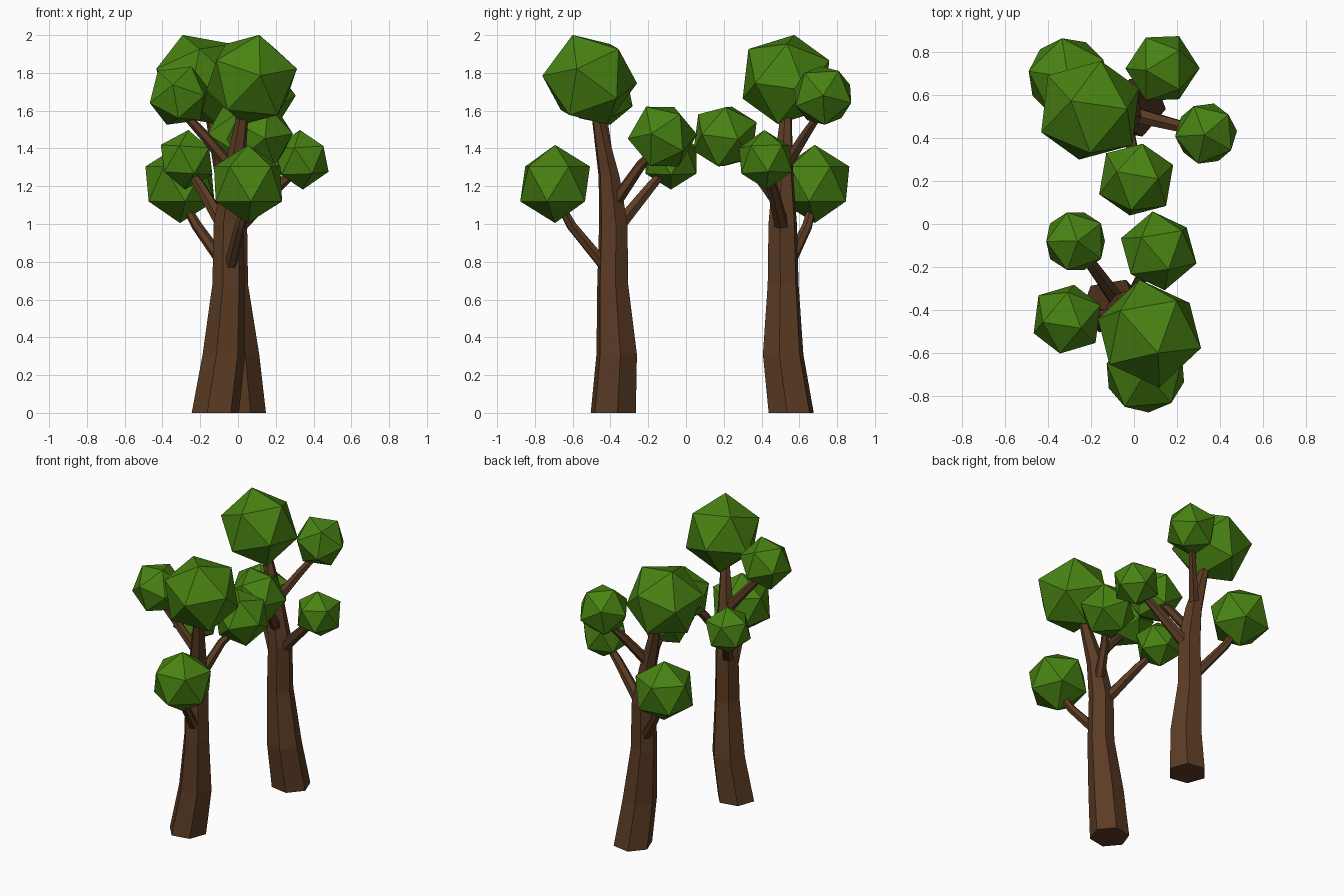
import bpy, bmesh, math
from mathutils import Vector, Matrix

if "Cube" in bpy.data.objects:
    bpy.data.objects.remove(bpy.data.objects["Cube"])


def material(name, color):
    m = bpy.data.materials.new(name)
    m.diffuse_color = (*color, 1)
    m.use_nodes = True
    m.node_tree.nodes["Principled BSDF"].inputs["Base Color"].default_value = m.diffuse_color
    return m


BARK = material("bark_brown", (0.107, 0.045, 0.018))
LEAF = material("leaf_green", (0.065, 0.225, 0.006))


def finish(bm, name, mat):
    bmesh.ops.recalc_face_normals(bm, faces=bm.faces)
    mesh = bpy.data.meshes.new(name)
    bm.to_mesh(mesh)
    bm.free()
    mesh.materials.append(mat)
    ob = bpy.data.objects.new(name, mesh)
    bpy.context.collection.objects.link(ob)
    return ob


def limb(name, path, flat=False, sides=6, phase=10):
    """Tapered six-sided tube through (x, y, z, radius) points."""
    bm = bmesh.new()
    pts = [Vector(p[:3]) for p in path]
    rings = []
    for i, p in enumerate(path):
        d = (pts[min(i + 1, len(pts) - 1)] - pts[max(i - 1, 0)]).normalized()
        rot = Vector((0, 0, 1)).rotation_difference(d)
        ring = []
        for k in range(sides):
            a = math.radians(phase) + k * math.tau / sides
            v = Vector((math.cos(a), math.sin(a), 0)) * p[3]
            ring.append(bm.verts.new(pts[i] + (v if flat else rot @ v)))
        rings.append(ring)
    for r0, r1 in zip(rings, rings[1:]):
        for k in range(sides):
            j = (k + 1) % sides
            bm.faces.new((r0[k], r0[j], r1[j], r1[k]))
    bm.faces.new(rings[0][::-1])
    bm.faces.new(rings[-1])
    return finish(bm, name, BARK)


def frame(axis, side):
    z = Vector(axis).normalized()
    x = Vector(side)
    x = (x - z * x.dot(z)).normalized()
    return Matrix((x, z.cross(x), z)).transposed()


def leaf_ball(name, center, radius, top, side):
    """Icosahedron with one corner towards top and a neighbour towards side."""
    bm = bmesh.new()
    bmesh.ops.create_icosphere(bm, subdivisions=1, radius=1)
    v0 = max(bm.verts, key=lambda v: v.co.z)
    v1 = v0.link_edges[0].other_vert(v0)
    rot = frame(top, side) @ frame(v0.co, v1.co).transposed()
    mat = Matrix.Translation(center) @ rot.to_4x4() @ Matrix.Scale(radius, 4)
    bmesh.ops.transform(bm, matrix=mat, verts=bm.verts)
    return finish(bm, name, LEAF)


# Trunk rings: x, y, z, radius
TRUNK = [(0, 0, 0, 0.127), (0.045, 0.018, 0.31, 0.114), (0.07, -0.003, 0.68, 0.087),
         (0.07, 0, 1.0, 0.08), (0.095, -0.022, 1.25, 0.059),
         (0.14, -0.08, 1.55, 0.034), (0.18, -0.115, 1.72, 0.025)]

# Foliage: centre, radius, corner direction, neighbouring corner direction
BALLS = {
    "crown": ((0.192, -0.125, 1.765), 0.256, (0.04, -0.09, 0.235), (0.047, -0.25, 0.03)),
    "low": ((0.173, -0.308, 1.212), 0.207, (0, 0, 1), (-0.015, 0.183, 0.09)),
    "wide": ((0.235, 0.26, 1.463), 0.186, (0.045, -0.085, 0.155), (0.03, -0.183, 0)),
    "small": ((-0.152, 0.305, 1.34), 0.158, (0.01, 0, 0.16), (-0.04, -0.138, 0.07)),
    "high": ((-0.192, -0.058, 1.68), 0.173, (0.065, -0.042, 0.154), (0.132, -0.11, 0)),
}

# Branches: start at the trunk, bend, end inside the foliage
BRANCHES = {
    "low": [(0.075, -0.03, 0.76, 0.034), (0.13, -0.22, 0.99, 0.028), (0.173, -0.308, 1.15, 0.02)],
    "wide": [(0.09, 0.0, 1.1, 0.036), (0.16, 0.145, 1.31, 0.028), (0.235, 0.25, 1.42, 0.02)],
    "small": [(0.05, 0.02, 0.98, 0.04), (-0.08, 0.2, 1.2, 0.03), (-0.15, 0.29, 1.3, 0.02)],
    "high": [(0.1, -0.025, 1.28, 0.036), (-0.06, -0.045, 1.47, 0.028), (-0.18, -0.058, 1.6, 0.02)],
}


def tree(prefix, location, angle):
    parts = [limb(prefix + "_trunk", TRUNK, flat=True)]
    parts += [limb(f"{prefix}_{k}_branch", p) for k, p in BRANCHES.items()]
    parts += [leaf_ball(f"{prefix}_{k}_foliage", *b) for k, b in BALLS.items()]
    for ob in parts:
        ob.location = location
        ob.rotation_euler.z = math.radians(angle)


tree("front_tree", (-0.12, -0.385, 0), 0)
tree("back_tree", (0.023, 0.557, 0), -140)
